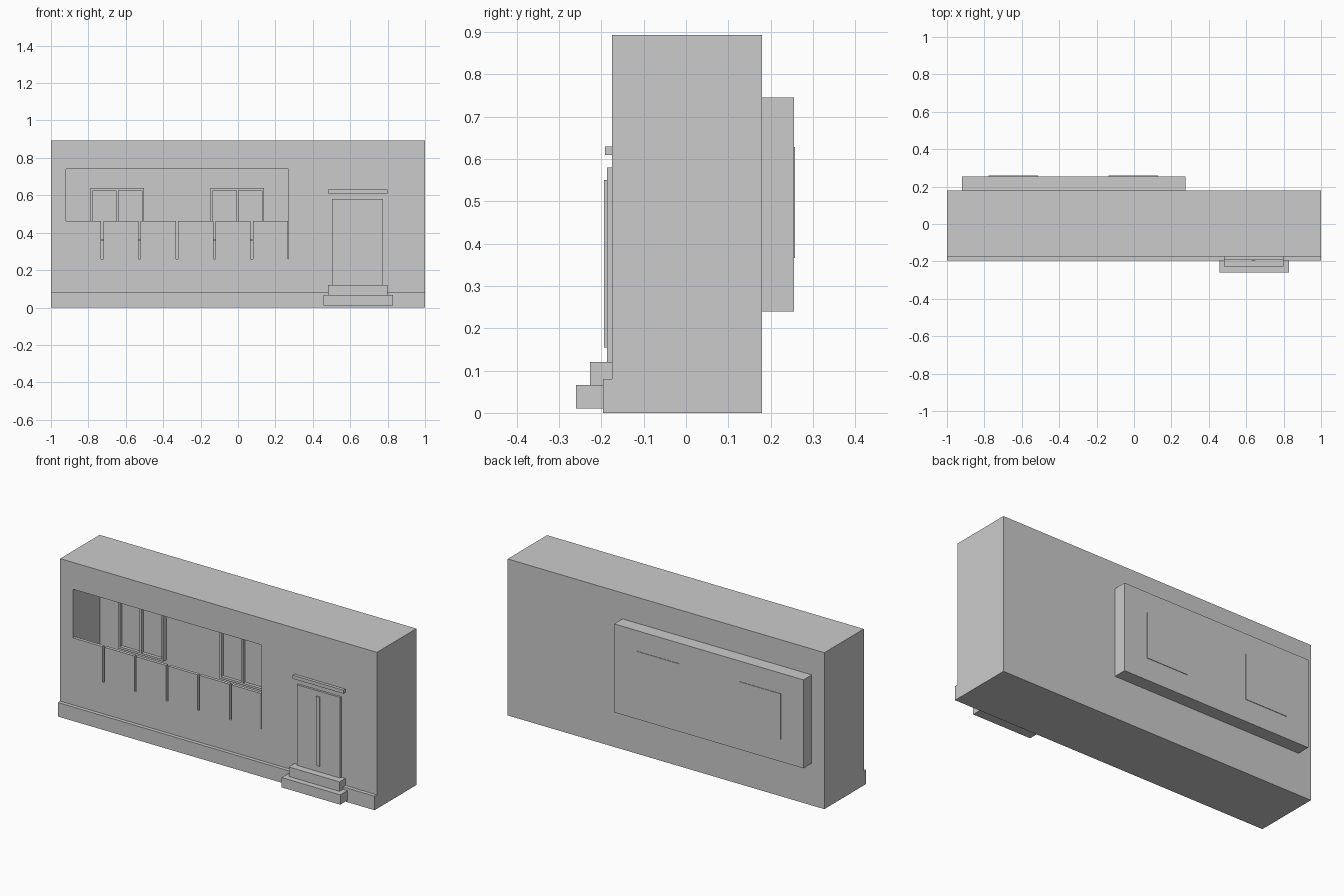
import bpy

if "Cube" in bpy.data.objects:
    bpy.data.objects.remove(bpy.data.objects["Cube"])


def box(name, x0, x1, y0, y1, z0, z1):
    bpy.ops.mesh.primitive_cube_add(size=1, location=((x0 + x1) / 2, (y0 + y1) / 2, (z0 + z1) / 2))
    ob = bpy.context.object
    ob.name = name
    ob.scale = (x1 - x0, y1 - y0, z1 - z0)
    bpy.ops.object.transform_apply(location=False, rotation=False, scale=True)
    return ob


# Main wall block with a deep balcony niche cut into the front
FRONT, NICHE = -0.175, 0.07
cutter = box("niche_cutter", -0.92, 0.27, -0.4, NICHE, 0.26, 0.74)
cutter.hide_render = True
wall = box("wall_block", -1, 1, FRONT, 0.18, 0, 0.893)
mod = wall.modifiers.new("niche", 'BOOLEAN')
mod.operation = 'DIFFERENCE'
mod.solver = 'EXACT'
mod.object = cutter
bpy.ops.object.modifier_apply(modifier=mod.name)
bpy.data.objects.remove(cutter)

# Plinth along the front and projecting block on the back
box("plinth", -1, 1, -0.196, FRONT, 0, 0.08)
box("back_block", -0.92, 0.275, 0.18, 0.255, 0.24, 0.745)

# Six parapet panels with narrow gaps, flush with the wall
for i in range(6):
    x = -0.92 + i * 0.2
    box(f"parapet_panel_{i + 1}", x, x + 0.188, FRONT, FRONT + 0.018, 0.26, 0.462)

# Framed windows on the niche wall, with a pane showing on the back
for i, cx in enumerate((-0.645, -0.003)):
    n = i + 1
    x0, x1, z0, z1, t = cx - 0.143, cx + 0.143, 0.355, 0.638, 0.012
    y0 = 0.042
    box(f"window_left_stile_{n}", x0, x0 + t, y0, NICHE, z0, z1)
    box(f"window_right_stile_{n}", x1 - t, x1, y0, NICHE, z0, z1)
    box(f"window_mullion_{n}", cx - t / 2, cx + t / 2, y0, NICHE, z0 + t, z1 - t)
    box(f"window_bottom_rail_{n}", x0 + t, x1 - t, y0, NICHE, z0, z0 + t)
    box(f"window_top_rail_{n}", x0 + t, x1 - t, y0, NICHE, z1 - t, z1)
    box(f"window_glass_{n}", x0 + t, x1 - t, y0 + 0.018, NICHE, z0 + t, z1 - t)
    box(f"back_pane_{n}", cx - 0.132, cx + 0.132, 0.255, 0.258, 0.366, 0.628)

# Door with central strip, lintel and two steps
box("door", 0.502, 0.775, -0.187, FRONT, 0.12, 0.58)
box("door_strip", 0.627, 0.65, -0.194, -0.187, 0.155, 0.55)
box("door_lintel", 0.48, 0.80, -0.192, FRONT, 0.61, 0.63)
box("upper_step", 0.48, 0.80, -0.227, FRONT, 0.065, 0.12)
box("lower_step", 0.458, 0.828, -0.26, FRONT, 0.01, 0.066)
